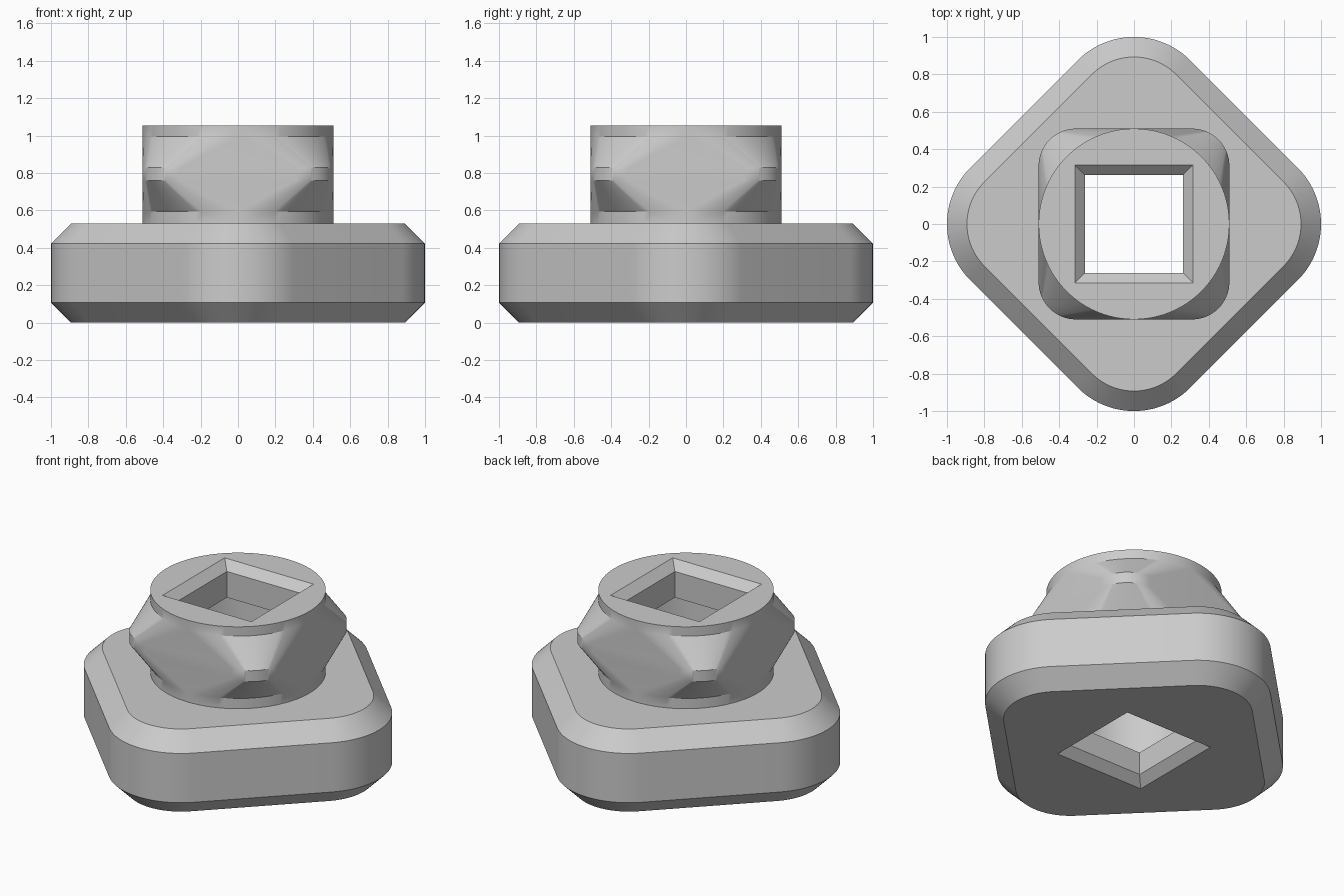
import bpy, bmesh, math

if "Cube" in bpy.data.objects:
    bpy.data.objects.remove(bpy.data.objects["Cube"])

N = 24  # segments per corner arc (even)

grey = bpy.data.materials.new("plain grey")
grey.diffuse_color = (0.6, 0.6, 0.6, 1)
grey.use_nodes = True
grey.node_tree.nodes["Principled BSDF"].inputs["Base Color"].default_value = grey.diffuse_color


def square(half, radius, z):
    """Rounded square with sides along x and y (radius = half gives a circle)."""
    pts = []
    for k in range(4):
        mid = math.pi / 4 + k * math.pi / 2
        c = (half - radius) * math.sqrt(2)
        for i in range(N + 1):
            a = k * math.pi / 2 + i * math.pi / 2 / N
            pts.append((c * math.cos(mid) + radius * math.cos(a),
                        c * math.sin(mid) + radius * math.sin(a), z))
    return pts


def circle(radius, z):
    return square(radius, radius, z)


def diamond(tip, radius, z):
    """Rounded square with its corners on the x and y axes."""
    pts = []
    for k in range(4):
        mid = k * math.pi / 2
        c = tip - radius
        for i in range(N + 1):
            a = mid - math.pi / 4 + i * math.pi / 2 / N
            pts.append((c * math.cos(mid) + radius * math.cos(a),
                        c * math.sin(mid) + radius * math.sin(a), z))
    return pts[N // 2:] + pts[:N // 2]


def loft(name, rings):
    """Skin consecutive rings; repeated points collapse into triangles."""
    bm = bmesh.new()
    loops = [[bm.verts.new(p) for p in ring] for ring in rings]
    for a, b in zip(loops, loops[1:]):
        n = len(a)
        for i in range(n):
            j = (i + 1) % n
            bm.faces.new((a[i], a[j], b[j], b[i]))
    bmesh.ops.remove_doubles(bm, verts=bm.verts[:], dist=1e-5)
    mesh = bpy.data.meshes.new(name)
    bm.to_mesh(mesh)
    bm.free()
    mesh.materials.append(grey)
    ob = bpy.data.objects.new(name, mesh)
    bpy.context.collection.objects.link(ob)
    bpy.ops.object.select_all(action='DESELECT')
    ob.select_set(True)
    bpy.context.view_layer.objects.active = ob
    bpy.ops.object.shade_smooth_by_angle(angle=math.radians(30))
    return ob


BASE, TOP = 0.53, 1.055       # top of the base, top of the neck
TIP, ROUND, CH = 1.0, 0.425, 0.107
NECK = 0.51
HOLE, RIM, BEV = 0.262, 0.315, 0.053

# chamfered diamond base, from the hole rim underneath to the foot of the neck
loft("base", [
    square(RIM, 0, 0),
    diamond(TIP - CH, ROUND - CH, 0),
    diamond(TIP, ROUND, CH),
    diamond(TIP, ROUND, BASE - CH),
    diamond(TIP - CH, ROUND - CH, BASE),
    circle(NECK, BASE),
])

# neck that swells from a circle to a rounded square and back
loft("neck", [
    circle(NECK, BASE),
    circle(NECK, 0.595),
    square(NECK, 0.2, 0.76),
    square(NECK, 0.2, 0.83),
    circle(NECK, 0.995),
    circle(NECK, TOP),
    square(RIM, 0, TOP),
])

# square through hole with bevelled rims and a wider round chamber inside
loft("bore", [
    square(RIM, 0, TOP),
    square(HOLE, 0, TOP - BEV),
    square(HOLE, 0, 0.835),
    circle(0.4, 0.835),
    circle(0.4, 0.2),
    square(HOLE, 0, 0.2),
    square(HOLE, 0, BEV),
    square(RIM, 0, 0),
])
